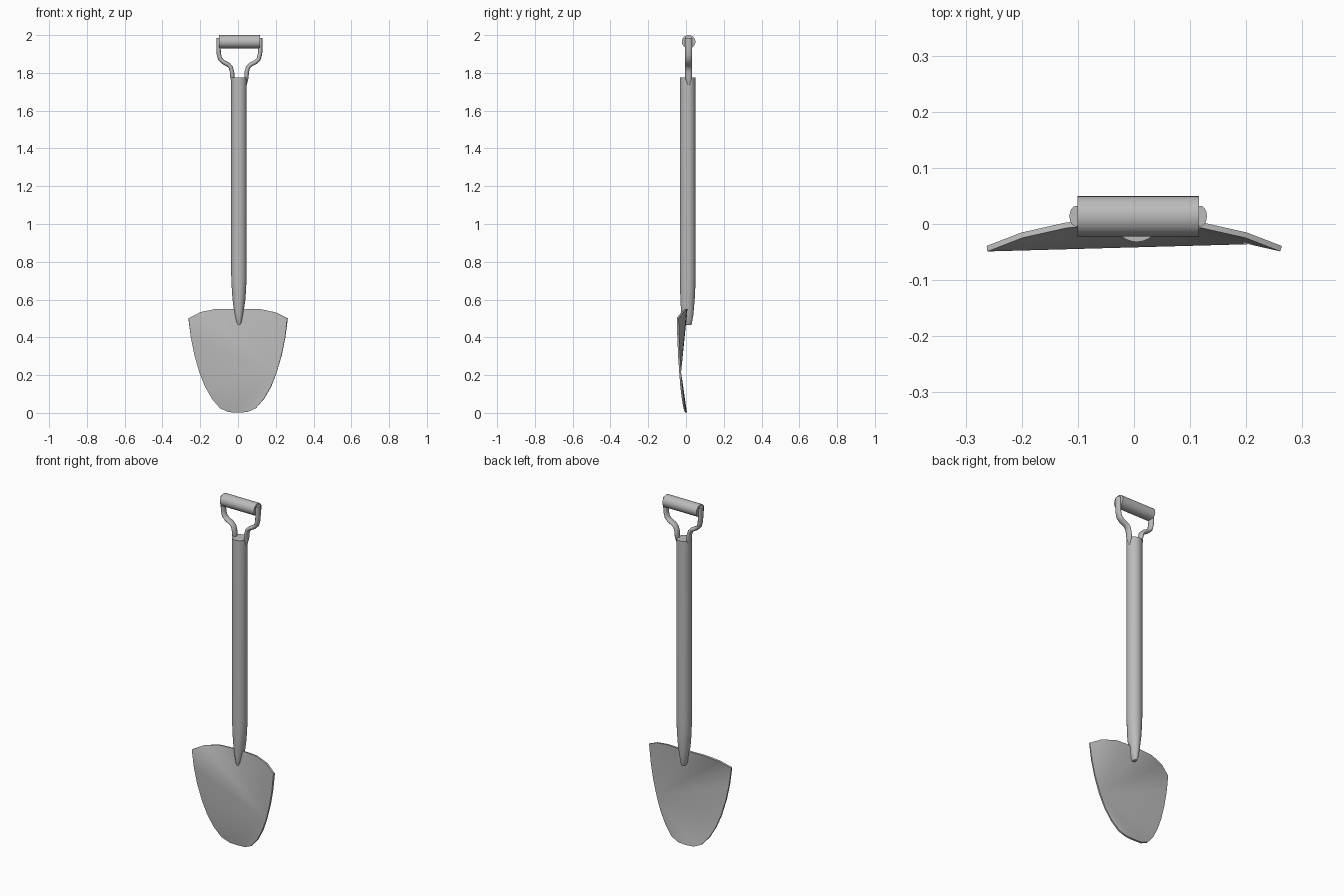
import bpy, bmesh, math
from mathutils import Vector

cube = bpy.data.objects.get("Cube")
if cube:
    bpy.data.objects.remove(cube, do_unlink=True)

# One plain grey for everything
grey = bpy.data.materials.new("plain_grey")
grey.use_nodes = True
colour = (0.5, 0.5, 0.5, 1)
grey.diffuse_color = colour
grey.node_tree.nodes["Principled BSDF"].inputs["Base Color"].default_value = colour


def finish(bm, name, angle=40):
    bmesh.ops.recalc_face_normals(bm, faces=bm.faces)
    mesh = bpy.data.meshes.new(name)
    bm.to_mesh(mesh)
    bm.free()
    mesh.materials.append(grey)
    obj = bpy.data.objects.new(name, mesh)
    bpy.context.collection.objects.link(obj)
    bpy.ops.object.select_all(action='DESELECT')
    obj.select_set(True)
    bpy.context.view_layer.objects.active = obj
    bpy.ops.object.shade_smooth_by_angle(angle=math.radians(angle))
    return obj


def loft(name, rings, sides):
    """Join elliptical rings given as (centre, axis_a, axis_b), capped at the ends."""
    bm = bmesh.new()
    loops = []
    for centre, a, b in rings:
        angles = [2 * math.pi * i / sides for i in range(sides)]
        loops.append([bm.verts.new(Vector(centre) + Vector(a) * math.cos(t)
                                   + Vector(b) * math.sin(t)) for t in angles])
    for low, high in zip(loops, loops[1:]):
        for i in range(sides):
            j = (i + 1) % sides
            bm.faces.new((low[i], low[j], high[j], high[i]))
    bm.faces.new(loops[0])
    bm.faces.new(loops[-1])
    return finish(bm, name)


# Shaft: (height, centre y, half width, half depth), flattened at the tip
profile = [(0.466, 0.006, 0.008, 0.022), (0.48, 0.006, 0.016, 0.026),
           (0.52, 0.007, 0.023, 0.032), (0.6, 0.008, 0.034, 0.038),
           (0.66, 0.009, 0.038, 0.04), (0.73, 0.009, 0.041, 0.041),
           (1.775, 0.009, 0.041, 0.041)]
loft("shaft", [((0.005, y, z), (rx, 0, 0), (0, ry, 0)) for z, y, rx, ry in profile], 24)

# Grip: a crosswise cylinder
loft("grip", [((x, 0.014, 1.965), (0, 0.036, 0), (0, 0, 0.035)) for x in (-0.101, 0.116)], 24)

# Yoke arms: bent tubes running from the shaft top to the grip ends
path = [(0.036, 1.735), (0.037, 1.775), (0.039, 1.805), (0.046, 1.83), (0.06, 1.844),
        (0.085, 1.857), (0.102, 1.873), (0.109, 1.9), (0.111, 1.93), (0.111, 1.985)]
for name, side in (("left_arm", 1), ("right_arm", -1)):
    rings = []
    for i, (x, z) in enumerate(path):
        before, after = path[max(i - 1, 0)], path[min(i + 1, len(path) - 1)]
        across = Vector((after[1] - before[1], 0, before[0] - after[0])).normalized()
        across.x *= side
        size = 0.25 if i == 0 else 1
        rings.append(((0.0075 + side * x, 0.014, z), across * 0.0115 * size,
                      (0, 0.0185 * size, 0)))
    loft(name, rings, 16)

# Blade: half outline as (x, y, z), from the top middle to the bottom
half = [(0.06, 0.002, 0.55), (0.12, -0.002, 0.549), (0.2, -0.02, 0.532),
        (0.262, -0.044, 0.5), (0.25, -0.041, 0.4), (0.232, -0.037, 0.31),
        (0.205, -0.031, 0.215), (0.175, -0.025, 0.14), (0.138, -0.017, 0.075),
        (0.095, -0.008, 0.025), (0.05, -0.002, 0.005)]
outline = [(0, 0.003, 0.551)] + half + [(0, 0, 0.002)]
outline += [(-x, y, z) for x, y, z in reversed(half)]
bm = bmesh.new()
rim = [bm.verts.new(p) for p in outline]
pivot = 7  # right-edge point that all the blade's creases run to
for k in range(1, len(rim) - 1):
    bm.faces.new((rim[pivot], rim[(pivot + k) % len(rim)], rim[(pivot + k + 1) % len(rim)]))
blade = finish(bm, "blade", 50)
shell = blade.modifiers.new("thickness", 'SOLIDIFY')
shell.thickness = 0.01
shell.offset = 0
bpy.ops.object.modifier_apply(modifier="thickness")
bpy.ops.object.shade_smooth_by_angle(angle=math.radians(40))
